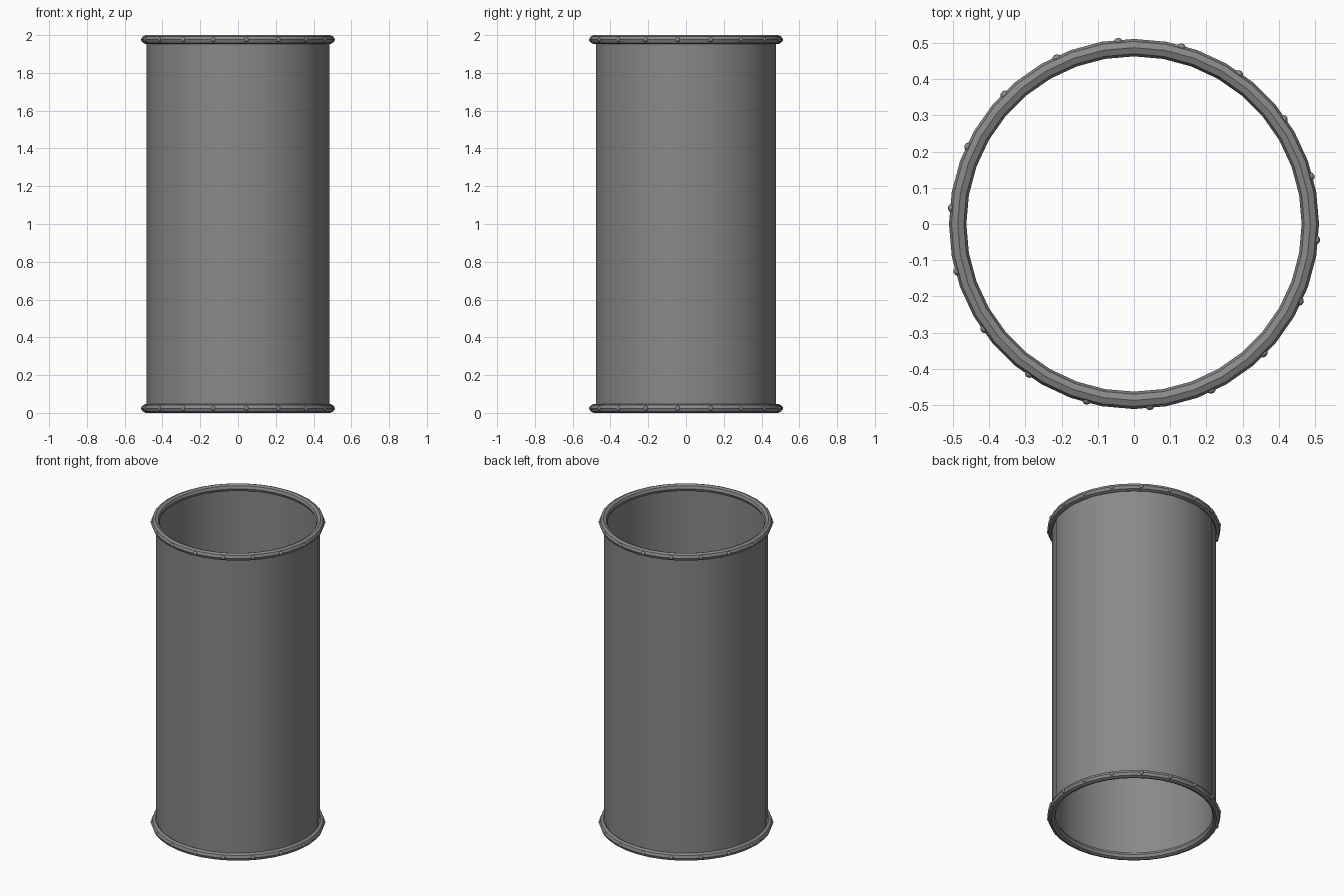
import bpy, math

if "Cube" in bpy.data.objects:
    bpy.data.objects.remove(bpy.data.objects["Cube"])

steel = bpy.data.materials.new("steel_grey")
steel.diffuse_color = (0.25, 0.25, 0.25, 1)
steel.use_nodes = True
steel.node_tree.nodes["Principled BSDF"].inputs["Base Color"].default_value = steel.diffuse_color


def finish(name, angle):
    ob = bpy.context.object
    ob.name = name
    ob.data.materials.append(steel)
    bpy.ops.object.shade_smooth_by_angle(angle=math.radians(angle))
    return ob


# Open tube wall, with a corner on the x axis
bpy.ops.mesh.primitive_cylinder_add(vertices=18, radius=0.485, depth=1.95,
                                    end_fill_type='NOTHING', location=(0, 0, 1),
                                    rotation=(0, 0, math.pi / 2))
finish("tube_wall", 40)

# Rolled rim and rivets at each end
for end, z in (("bottom", 0.024), ("top", 1.976)):
    bpy.ops.mesh.primitive_torus_add(major_segments=36, minor_segments=8,
                                     major_radius=0.487, minor_radius=0.024,
                                     location=(0, 0, z))
    finish(end + "_rim", 40)
    for i in range(18):
        a = math.radians(15 + 20 * i)
        bpy.ops.mesh.primitive_uv_sphere_add(segments=10, ring_count=6, radius=0.013,
                                             location=(0.503 * math.cos(a), 0.503 * math.sin(a), z))
        finish(f"{end}_rivet_{i + 1}", 60)
